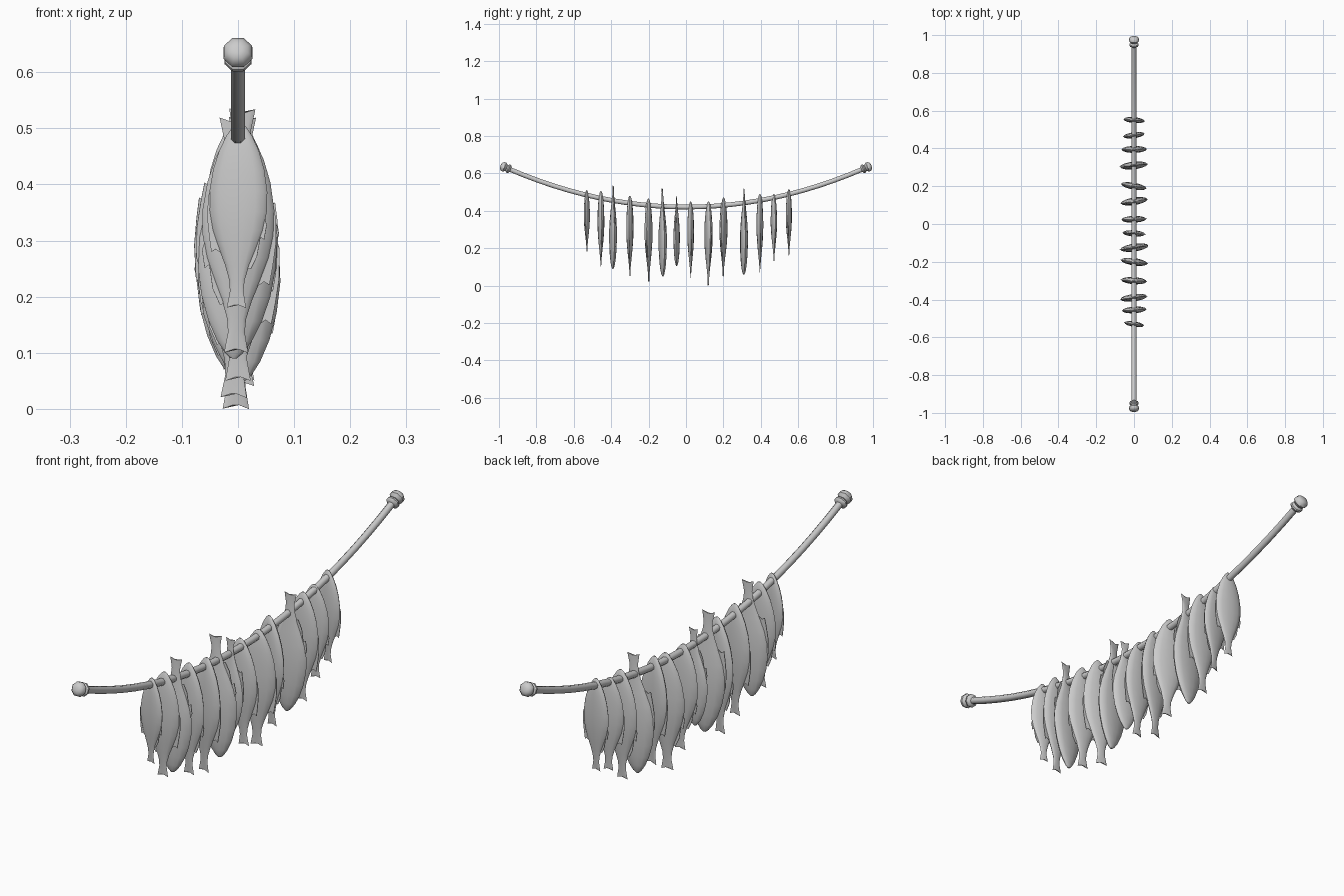
import bpy, bmesh, math
from mathutils import Matrix, Vector

if "Cube" in bpy.data.objects:
    bpy.data.objects.remove(bpy.data.objects["Cube"])

grey = bpy.data.materials.new("plain_grey")
grey.use_nodes = True
grey.diffuse_color = (0.6, 0.6, 0.6, 1)
grey.node_tree.nodes["Principled BSDF"].inputs["Base Color"].default_value = (0.6, 0.6, 0.6, 1)


def finish(bm, name, matrix=None, angle=40):
    bmesh.ops.recalc_face_normals(bm, faces=bm.faces)
    mesh = bpy.data.meshes.new(name)
    bm.to_mesh(mesh)
    bm.free()
    mesh.materials.append(grey)
    obj = bpy.data.objects.new(name, mesh)
    bpy.context.collection.objects.link(obj)
    if matrix:
        obj.matrix_world = matrix
    bpy.ops.object.select_all(action="DESELECT")
    obj.select_set(True)
    bpy.context.view_layer.objects.active = obj
    bpy.ops.object.shade_smooth_by_angle(angle=math.radians(angle))
    return obj


def loft(bm, rings):
    """Skin a list of closed rings and cap both ends."""
    loops = [[bm.verts.new(p) for p in ring] for ring in rings]
    n = len(loops[0])
    for a, b in zip(loops, loops[1:]):
        for i in range(n):
            j = (i + 1) % n
            bm.faces.new((a[i], a[j], b[j], b[i]))
    bm.faces.new(loops[0])
    bm.faces.new(loops[-1])


def sag(y):
    return 0.42 + 0.205 * (y / 0.95) ** 2


def circle(center, slope, r, n=8):
    """Ring square to a rope direction in the yz plane."""
    up = Vector((0, -math.sin(slope), math.cos(slope)))
    side = Vector((1, 0, 0))
    return [center + r * (side * math.cos(a) + up * math.sin(a))
            for a in (math.tau * (i + 0.5) / n for i in range(n))]


# Sagging rope
bm = bmesh.new()
rings = []
for i in range(25):
    y = -0.945 + 1.89 * i / 24
    rings.append(circle(Vector((0, y, sag(y))), math.atan(0.454 * y), 0.0135))
loft(bm, rings)
finish(bm, "rope", angle=50)

# Turned end knobs: (distance along axis, radius)
knob = [(0, 0.012), (0.005, 0.022), (0.011, 0.026), (0.017, 0.025), (0.024, 0.017),
        (0.029, 0.022), (0.036, 0.028), (0.047, 0.027), (0.056, 0.019), (0.059, 0.008)]
for side, name in ((-1, "front_knob"), (1, "back_knob")):
    slope = math.radians(23) * side
    axis = Vector((0, math.cos(slope), math.sin(slope))) * side
    base = Vector((0, 0.937 * side, sag(0.937)))
    bm = bmesh.new()
    loft(bm, [circle(base + axis * s, slope, r) for s, r in knob])
    finish(bm, name, angle=35)

# Fish outline for unit length: (distance from nose, half width, half thickness)
body = [(0, 0.012, 0.006), (0.02, 0.035, 0.016), (0.07, 0.07, 0.026), (0.15, 0.108, 0.035),
        (0.25, 0.139, 0.041), (0.37, 0.158, 0.044), (0.48, 0.157, 0.043), (0.58, 0.138, 0.038),
        (0.68, 0.102, 0.03), (0.77, 0.066, 0.021), (0.85, 0.042, 0.013), (0.91, 0.037, 0.008),
        (0.95, 0.044, 0.005), (0.98, 0.053, 0.003)]
back_fin = [(0.3, 0.13), (0.4, 0.165), (0.52, 0.167), (0.62, 0.155), (0.7, 0.142),
            (0.685, 0.118), (0.72, 0.07)]
belly_fin = [(0.46, 0.13), (0.55, 0.158), (0.63, 0.145), (0.615, 0.125), (0.72, 0.108),
             (0.79, 0.075), (0.78, 0.04)]


def plate(bm, outline, side):
    """Thin flat fin in the plane of the body."""
    rings = [[Vector((side * w, t, -d)) for d, w in outline] for t in (-0.003, 0.003)]
    loft(bm, rings)


def fish(name, y, low, high, turn, lean, tail_up, flip):
    bm = bmesh.new()
    rings = []
    for d, w, t in body:
        fork = 0.02 if d > 0.97 else 0
        ring = []
        for i in range(14):
            c, s = math.cos(math.tau * i / 14), math.sin(math.tau * i / 14)
            ring.append(Vector((w * c, t * s, -d - fork * abs(c))))
        rings.append(ring)
    loft(bm, rings)
    plate(bm, back_fin, flip)
    plate(bm, belly_fin, -flip)
    length = high - low
    center = Vector((0, y, (low + high) / 2))
    m = (Matrix.Translation(center) @ Matrix.Rotation(math.radians(turn), 4, "Z")
         @ Matrix.Rotation(math.radians(lean + 180 * tail_up), 4, "Y")
         @ Matrix.Scale(length, 4) @ Matrix.Translation((0, 0, 0.5)))
    finish(bm, name, m, 50)


# Row of hanging fish: y, bottom, top, turn, lean, tail up
row = [(-0.53, 0.18, 0.51, -9, 1, 0), (-0.455, 0.10, 0.505, 4, 1, 0),
       (-0.39, 0.09, 0.535, 7, 2, 1), (-0.30, 0.05, 0.48, -4, 0, 0),
       (-0.20, 0.02, 0.465, -8, 2, 0), (-0.125, 0.05, 0.52, 8, -2, 1),
       (-0.05, 0.105, 0.48, -4, 1, 1), (0.025, 0.04, 0.45, 2, -2, 0),
       (0.12, 0.0, 0.45, 9, 1, 0), (0.20, 0.05, 0.47, -10, -2, 0),
       (0.31, 0.06, 0.52, 6, 2, 1), (0.395, 0.07, 0.49, 1, 1, 0),
       (0.47, 0.13, 0.49, 8, -1, 0), (0.55, 0.16, 0.515, -5, 0, 0)]
for k, spec in enumerate(row):
    fish(f"hanging_fish_{k + 1}", *spec, 1 if k % 3 else -1)
